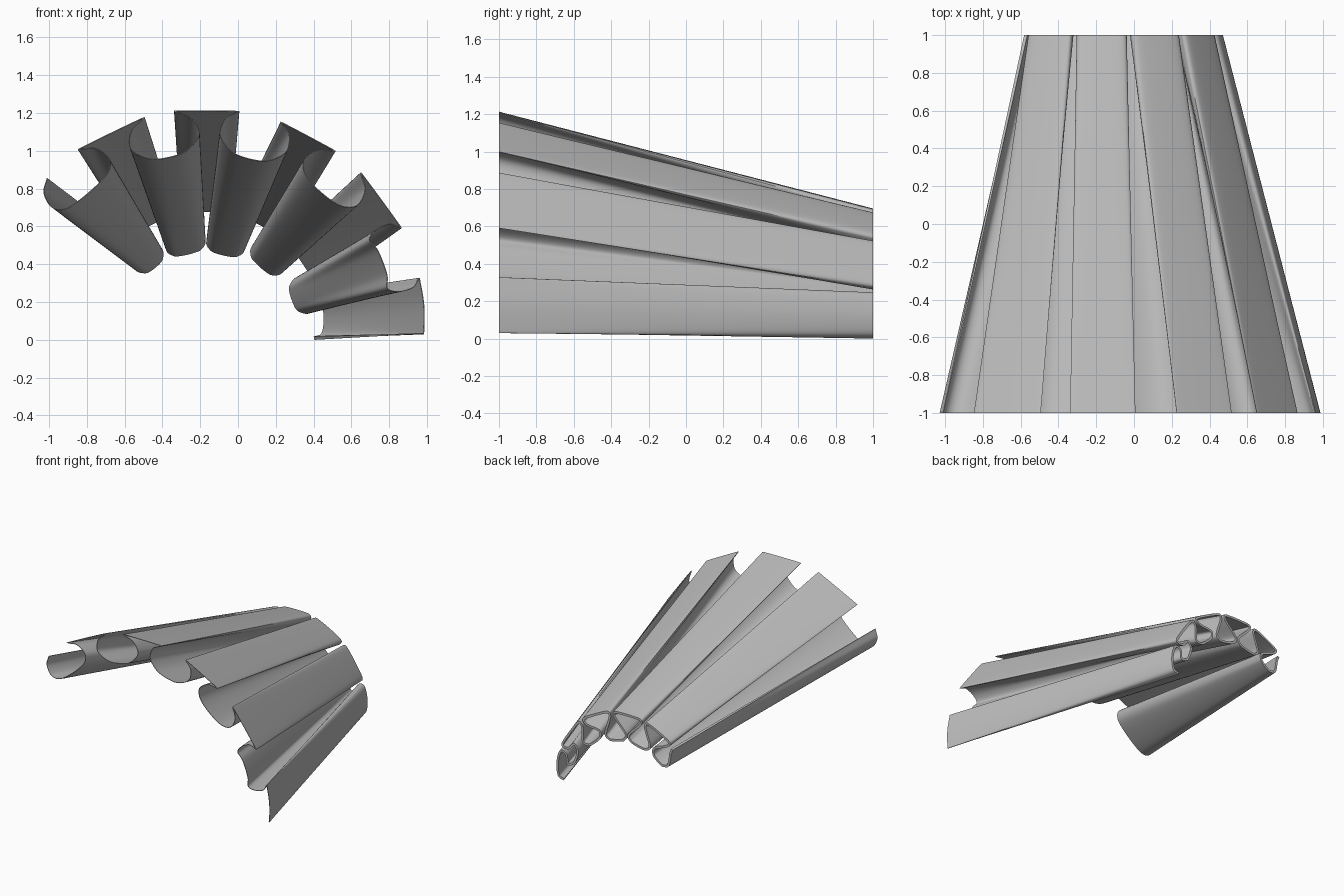
import bpy, bmesh, math
from mathutils import Vector

if "Cube" in bpy.data.objects:
    bpy.data.objects.remove(bpy.data.objects["Cube"])

AXIS = Vector((-0.17, 0.06))   # centre of the arch in x, z
STEPS, ROWS = 6, 10


def fold(centre, half):
    """Mirror one side of a fold (offset angle, radius) about its centre."""
    left = [(centre + a, r) for a, r in half]
    right = [(centre - a, r) for a, r in reversed(half)]
    return left + right


def front_fold(centre, gap, side, depth):
    return fold(centre, [(gap + 1.2, 1.16), (gap, 1.157), ((gap + side) / 2 + 0.8, 1.12),
                         (side, 1.045), (side - 1.6, 0.985), (side * 0.4, depth)])


def back_fold(centre, gap, side, depth):
    return fold(centre, [(gap + 2.6, 0.632), (gap, 0.61), (gap + 1.6, 0.57),
                         (side, depth + 0.06), (side - 1.8, depth + 0.015), (side * 0.4, depth)])


def spline(polar):
    """Smooth curve through polar control points."""
    pts = [AXIS + Vector((math.cos(math.radians(a)), math.sin(math.radians(a)))) * r
           for a, r in polar]
    ext = [2 * pts[0] - pts[1]] + pts + [2 * pts[-1] - pts[-2]]
    out = []
    for p, q, r, s in zip(ext, ext[1:], ext[2:], ext[3:]):
        for i in range(STEPS):
            t = i / STEPS
            out.append(0.5 * (2 * q + (r - p) * t + (2 * p - 5 * q + 4 * r - s) * t * t
                              + (3 * q - p - 3 * r + s) * t ** 3))
    return out + [pts[-1]]


def outline(curve, thickness):
    """Closed loop around a curve, so the sheet has thickness."""
    near, far = [], []
    for i, p in enumerate(curve):
        d = (curve[min(i + 1, len(curve) - 1)] - curve[max(i - 1, 0)]).normalized()
        n = Vector((-d.y, d.x)) * thickness / 2
        near.append(p + n)
        far.append(p - n)
    return near + far[::-1]


# Fold settings: centre angle, half gap, half width, depth radius
front_specs = [(130.7, 5.8, 11, 0.955), (102.3, 4.5, 10.4, 0.935), (75.7, 6, 10.2, 0.935),
               (49.5, 4.8, 10.3, 0.95), (20.5, 7.2, 9.6, 1.0)]
back_specs = [(129.5, 1.9, 9.5, 0.43), (103.5, 1.9, 11.8, 0.415), (76.7, 1.9, 11.5, 0.41),
              (48.5, 1.9, 11, 0.445), (19, 1.9, 9.5, 0.49)]
front = [p for s in front_specs for p in front_fold(*s)][1:]
back = [p for s in back_specs for p in back_fold(*s)][1:]

# Free lower end, curled inward at the back
front += [(6, 1.16), (-0.8, 1.153), (-1.2, 1.148)]
back += [(6, 0.635), (-2.5, 0.62), (-5, 0.575)]

front_loop = outline(spline(front), 0.004)
back_loop = outline(spline(back), 0.018)

# Pleated sheet lofted from the wide front to the narrow back
bm = bmesh.new()
rings = []
for k in range(ROWS + 1):
    t = k / ROWS
    rings.append([bm.verts.new((*(f.lerp(b, t)),  0)) for f, b in zip(front_loop, back_loop)])
    for v in rings[-1]:
        v.co = (v.co.x, -1 + 2 * t, v.co.y)
n = len(front_loop)
for a, b in zip(rings, rings[1:]):
    for i in range(n):
        j = (i + 1) % n
        bm.faces.new((a[i], a[j], b[j], b[i]))
# Rim strips at both ends
for ring in (rings[0], rings[-1]):
    for i in range(n // 2 - 1):
        bm.faces.new((ring[i], ring[i + 1], ring[n - 2 - i], ring[n - 1 - i]))
bmesh.ops.recalc_face_normals(bm, faces=bm.faces)
low = min(v.co.z for v in bm.verts)
bmesh.ops.translate(bm, verts=bm.verts, vec=(0, 0, -low))

mesh = bpy.data.meshes.new("pleated_sheet")
bm.to_mesh(mesh)
bm.free()
sheet = bpy.data.objects.new("pleated_sheet", mesh)
bpy.context.collection.objects.link(sheet)

grey = bpy.data.materials.new("plain_grey")
grey.use_nodes = True
colour = (0.5, 0.5, 0.5, 1)
grey.diffuse_color = colour
grey.node_tree.nodes["Principled BSDF"].inputs["Base Color"].default_value = colour
mesh.materials.append(grey)

bpy.ops.object.select_all(action="DESELECT")
sheet.select_set(True)
bpy.context.view_layer.objects.active = sheet
bpy.ops.object.shade_smooth_by_angle(angle=math.radians(40))
